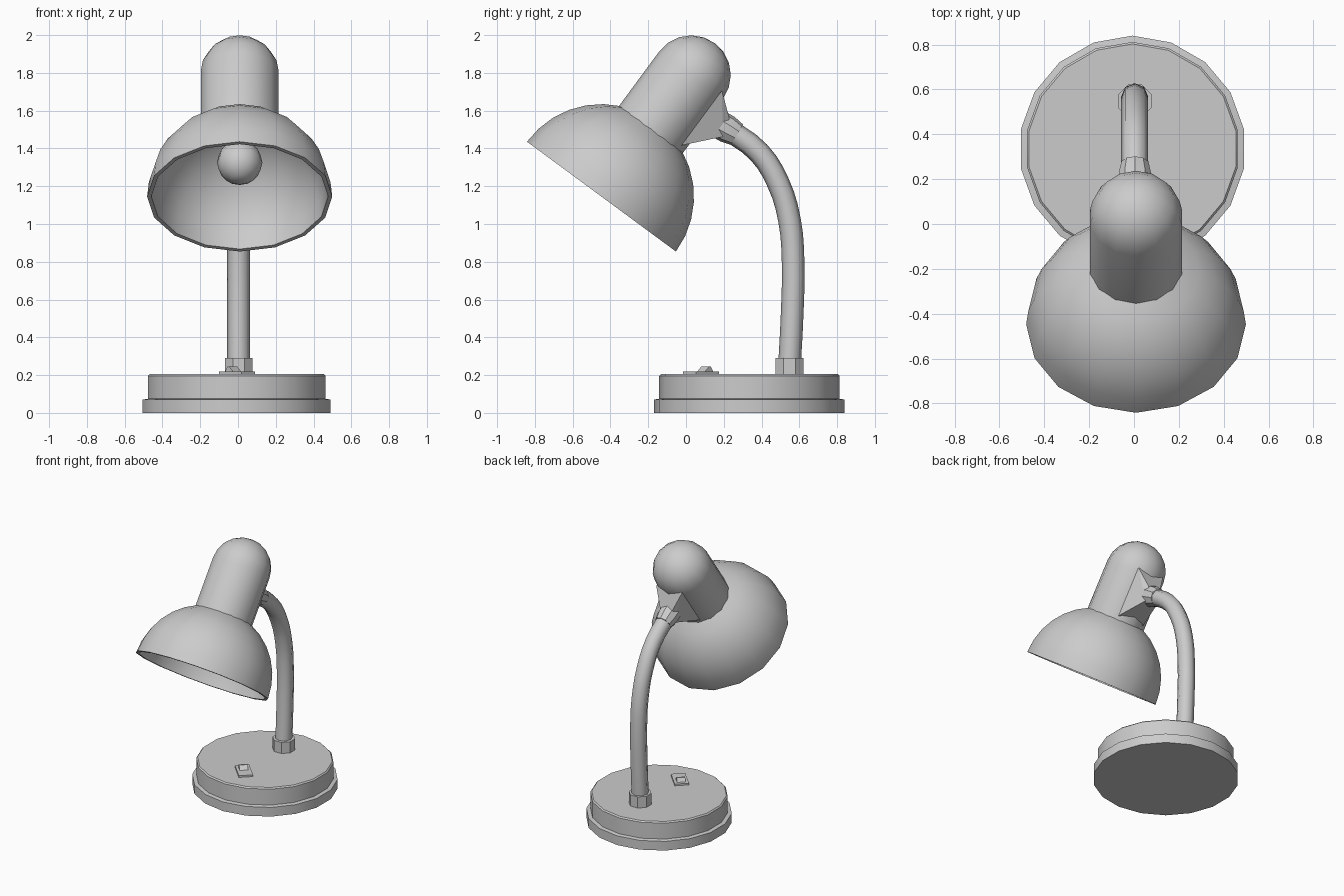
import bpy, bmesh
from math import sin, cos, pi, radians, sqrt
from mathutils import Matrix, Vector

if "Cube" in bpy.data.objects:
    bpy.data.objects.remove(bpy.data.objects["Cube"])


def finish(obj, angle=32):
    bpy.ops.object.select_all(action='DESELECT')
    obj.select_set(True)
    bpy.context.view_layer.objects.active = obj
    bpy.ops.object.shade_smooth_by_angle(angle=radians(angle))
    return obj


def add_object(name, bm, matrix):
    bmesh.ops.recalc_face_normals(bm, faces=bm.faces)
    mesh = bpy.data.meshes.new(name)
    bm.to_mesh(mesh)
    bm.free()
    mesh.transform(matrix)
    obj = bpy.data.objects.new(name, mesh)
    bpy.context.collection.objects.link(obj)
    return obj


def lathe(name, profile, sides, matrix, start=pi / 2):
    """Revolve (radius, height) points around local z; radius 0 makes a pole."""
    bm = bmesh.new()
    rings = []
    for r, h in profile:
        if r < 1e-6:
            rings.append([bm.verts.new((0, 0, h))] * sides)
        else:
            angles = [start + 2 * pi * i / sides for i in range(sides)]
            rings.append([bm.verts.new((r * cos(a), r * sin(a), h)) for a in angles])
    for low, high in zip(rings, rings[1:]):
        for i in range(sides):
            j = (i + 1) % sides
            quad = list(dict.fromkeys((low[i], low[j], high[j], high[i])))
            bm.faces.new(quad)
    return finish(add_object(name, bm, matrix))


def hull(name, points, matrix):
    bm = bmesh.new()
    for p in points:
        bm.verts.new(p)
    bmesh.ops.convex_hull(bm, input=bm.verts)
    bmesh.ops.dissolve_limit(bm, angle_limit=0.02, verts=bm.verts, edges=bm.edges)
    return add_object(name, bm, matrix)


def arc(radius, centre, a0, a1, steps):
    """Profile arc, angle measured up from the equator in degrees."""
    angs = [radians(a0 + (a1 - a0) * i / steps) for i in range(steps + 1)]
    return [(max(radius * cos(a), 0), centre + radius * sin(a)) for a in angs]


# Stepped round base
lathe("base", [(0, 0), (0.505, 0), (0.505, 0.07), (0.477, 0.075),
               (0.477, 0.196), (0.468, 0.205), (0, 0.205)], 18,
      Matrix.Translation((-0.007, 0.335, 0)))

# Collar where the stem enters the base
lathe("stem_collar", [(0, 0.19), (0.08, 0.19), (0.08, 0.29), (0, 0.29)], 8,
      Matrix.Translation((0.004, 0.548, 0)), start=pi / 8)

# Curved stem
path = [(0.545, 0.2), (0.563, 0.55), (0.567, 0.8), (0.548, 1.02),
        (0.487, 1.22), (0.385, 1.38), (0.225, 1.5)]
curve = bpy.data.curves.new("stem", 'CURVE')
curve.dimensions = '3D'
curve.bevel_depth = 0.06
curve.bevel_resolution = 2
curve.resolution_u = 3
curve.use_fill_caps = True
spline = curve.splines.new('BEZIER')
spline.bezier_points.add(len(path) - 1)
for point, (y, z) in zip(spline.bezier_points, path):
    point.co = (0.003, y, z)
    point.handle_left_type = point.handle_right_type = 'AUTO'
stem = bpy.data.objects.new("stem", curve)
bpy.context.collection.objects.link(stem)
stem.select_set(True)
bpy.context.view_layer.objects.active = stem
bpy.ops.object.select_all(action='DESELECT')
stem.select_set(True)
bpy.ops.object.convert(target='MESH')
finish(bpy.context.view_layer.objects.active, 50)

# Tilted lamp head frame: origin at the rim centre, local z up the axis
head = Matrix.Translation((0.009, -0.4475, 1.145)) @ Matrix.Rotation(radians(-36.4), 4, 'X')

# Bowl shade with wall thickness
lathe("shade", arc(0.49, 0, 66, 0, 6) + arc(0.468, 0, 0, 90, 8), 16, head)

# Lamp housing tube with domed end
lathe("housing", [(0.21, 0.435)] + arc(0.21, 0.8, 0, 90, 5), 14, head)

# Bulb and socket
lathe("bulb", arc(0.12, 0.224, -90, 90, 8), 12, head)
lathe("bulb_socket", [(0.06, 0.31), (0.06, 0.465)], 12, head)

# Tapered bracket on the back of the housing
to_head = head.inverted()
tip = to_head @ Vector((0.009, 0.2, 1.52))
hull("bracket",
     [(x, 0.18, z) for x in (-0.11, 0.11) for z in (0.47, 0.83)] +
     [(x, tip.y + dy, tip.z + dz) for x in (-0.05, 0.05)
      for dy, dz in ((0.03, -0.05), (0.0, 0.05))], head)

# Tapered sleeve gripping the stem's upper end
a, b = Vector((0.004, 0.172, 1.53)), Vector((0.004, 0.27, 1.473))
sleeve = Matrix.Translation(a) @ (b - a).to_track_quat('Z', 'Y').to_matrix().to_4x4()
length = (b - a).length
lathe("stem_sleeve", [(0, 0), (0.075, 0), (0.075, 0.055), (0.063, length), (0, length)],
      10, sleeve)

# Rocker switch, turned at an angle on the base
turn = Matrix.Translation((-0.005, 0.08, 0.2)) @ Matrix.Rotation(radians(-46), 4, 'Z')
hull("switch_plate", [(x, y, z) for x in (-0.085, 0.085) for y in (-0.05, 0.05)
                      for z in (0, 0.018)], turn)
hull("switch_rocker", [(x, y, z) for y in (-0.03, 0.03)
                       for x, z in ((-0.066, 0.01), (0.01, 0.01), (-0.042, 0.045), (-0.03, 0.045))],
     turn)
